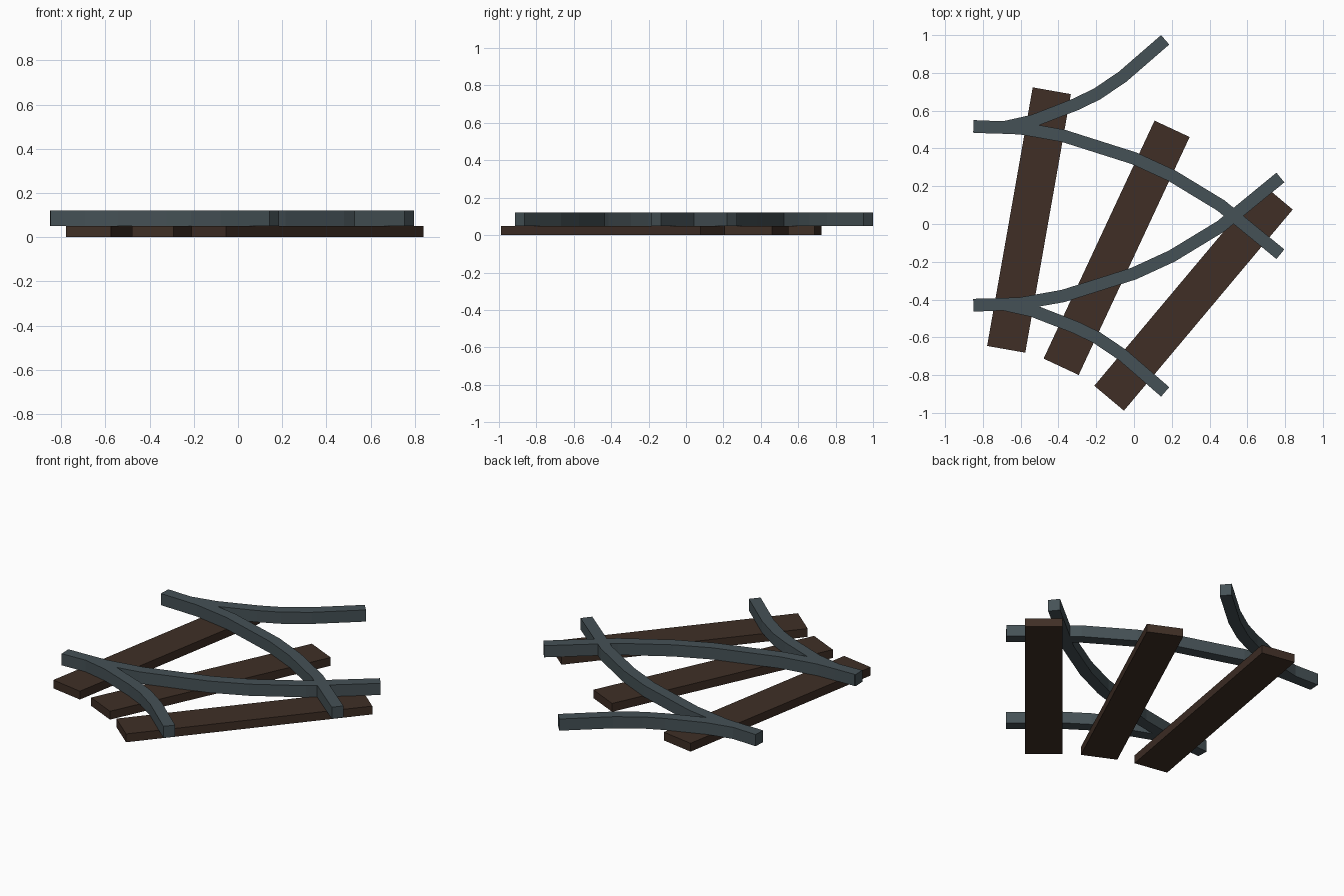
import bpy, bmesh, math
from mathutils import Vector

if "Cube" in bpy.data.objects:
    bpy.data.objects.remove(bpy.data.objects["Cube"])


def material(name, color):
    m = bpy.data.materials.new(name)
    m.diffuse_color = (*color, 1.0)
    m.use_nodes = True
    m.node_tree.nodes["Principled BSDF"].inputs["Base Color"].default_value = m.diffuse_color
    return m


STEEL = material("dark steel", (0.060, 0.083, 0.093))
WOOD = material("dark brown wood", (0.050, 0.028, 0.019))

TIE_TOP, RAIL_TOP, RAIL_WIDTH = 0.05, 0.12, 0.066
MIRROR_Y = 0.043  # centre line between the mirrored rails


def add_object(name, bm, mat):
    bmesh.ops.recalc_face_normals(bm, faces=bm.faces)
    me = bpy.data.meshes.new(name)
    bm.to_mesh(me)
    bm.free()
    me.materials.append(mat)
    ob = bpy.data.objects.new(name, me)
    bpy.context.collection.objects.link(ob)
    return ob


def tie(name, x, y, tilt):
    bm = bmesh.new()
    bmesh.ops.create_cube(bm, size=1.0)
    bmesh.ops.scale(bm, vec=(0.205, 1.39, TIE_TOP), verts=bm.verts)
    ob = add_object(name, bm, WOOD)
    ob.location = (x, y, TIE_TOP / 2)
    ob.rotation_euler.z = -math.radians(tilt)


def rail(name, path):
    """Sweep a rectangular section along a flat path with mitred joints."""
    pts = [Vector(p) for p in path]
    dirs = [(b - a).normalized() for a, b in zip(pts, pts[1:])]
    bm = bmesh.new()
    rings = []
    for i, p in enumerate(pts):
        d0, d1 = dirs[max(i - 1, 0)], dirs[min(i, len(dirs) - 1)]
        d = (d0 + d1).normalized()
        n = Vector((-d.y, d.x)) * (RAIL_WIDTH / 2 / d.dot(d1))
        rings.append([bm.verts.new((p.x + s * n.x, p.y + s * n.y, z))
                      for s, z in ((-1, TIE_TOP), (1, TIE_TOP),
                                   (1, RAIL_TOP), (-1, RAIL_TOP))])
    for a, b in zip(rings, rings[1:]):
        for k in range(4):
            j = (k + 1) % 4
            bm.faces.new((a[k], a[j], b[j], b[k]))
    bm.faces.new(rings[0])
    bm.faces.new(rings[-1])
    add_object(name, bm, STEEL)


# Wooden ties, fanning around the curve
tie("tie_left", -0.556, 0.021, 10)
tie("tie_middle", -0.092, -0.126, 25)
tie("tie_right", 0.315, -0.39, 40)

# Curved rails, each with its mirrored partner
crossing = [(-0.85, 0.517), (-0.6, 0.507), (-0.375, 0.467), (0.0, 0.348),
            (0.2, 0.256), (0.46, 0.098), (0.775, -0.16)]
diverging = [(-0.845, 0.515), (-0.69, 0.511), (-0.534, 0.546), (-0.31, 0.633),
             (-0.196, 0.688), (-0.06, 0.780), (0.165, 0.975)]
for kind, path in (("crossing_rail", crossing), ("diverging_rail", diverging)):
    rail(kind + "_back", path)
    rail(kind + "_front", [(x, 2 * MIRROR_Y - y) for x, y in path])
